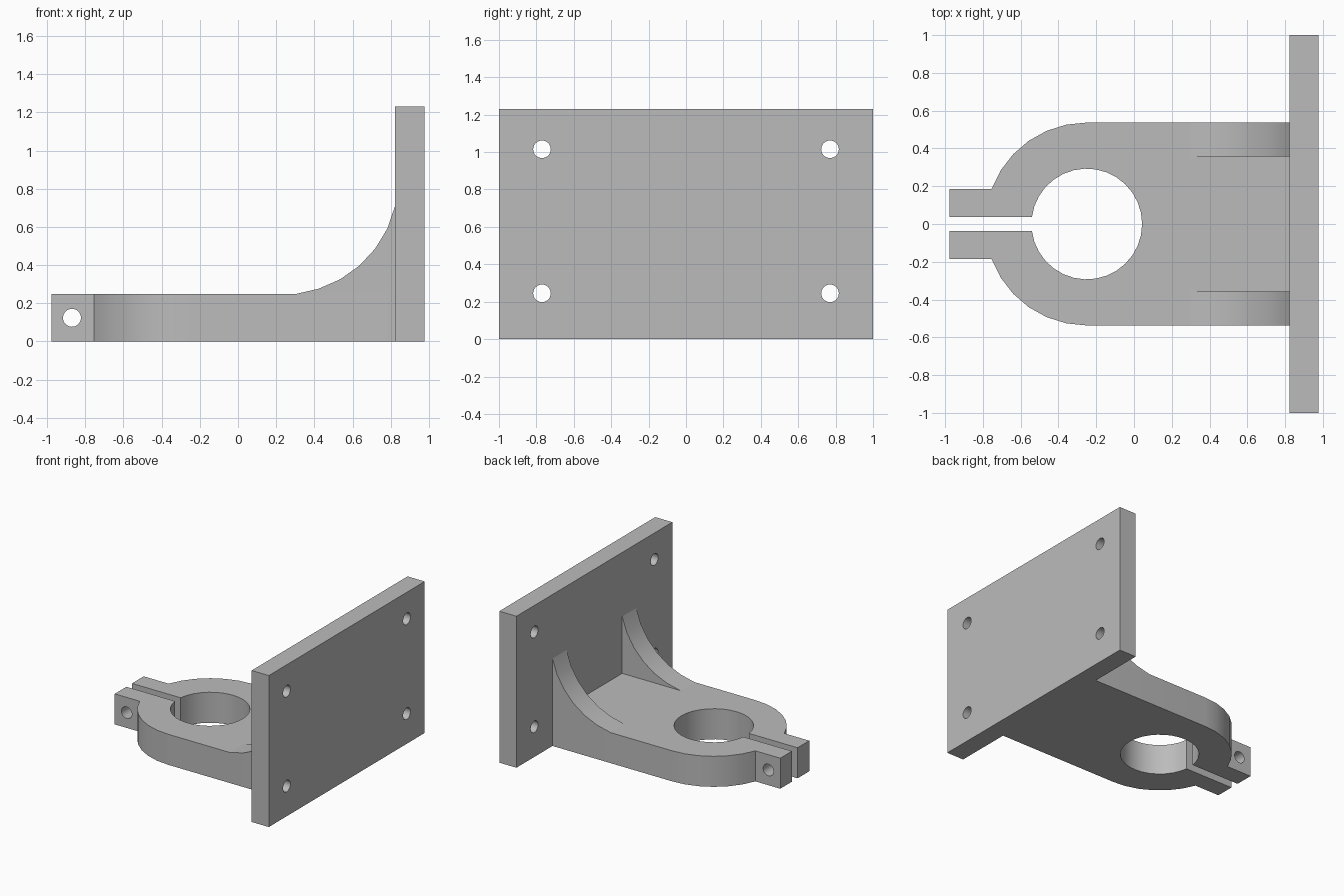
import bpy, bmesh
from math import sin, cos, pi, radians, asin
from mathutils import Vector, Matrix

cube = bpy.data.objects.get("Cube")
if cube:
    bpy.data.objects.remove(cube, do_unlink=True)

grey = bpy.data.materials.new("machined grey")
grey.use_nodes = True
GREY = (0.5, 0.5, 0.5, 1)
grey.diffuse_color = GREY
grey.node_tree.nodes["Principled BSDF"].inputs["Base Color"].default_value = GREY

# Main dimensions
END, WALL = 0.977, 0.823
HEIGHT, THICK = 1.23, 0.248
BORE_X, BORE_R, RING_R = -0.25, 0.293, 0.537
SLOT, LUG = 0.036, 0.186
HOLE_R = 0.047


def prism(name, points, direction):
    """Extrude a closed outline of 3D points into a solid."""
    bm = bmesh.new()
    face = bm.faces.new([bm.verts.new(p) for p in points])
    top = bmesh.ops.extrude_face_region(bm, geom=[face])["geom"]
    moved = [v for v in top if isinstance(v, bmesh.types.BMVert)]
    bmesh.ops.translate(bm, vec=Vector(direction), verts=moved)
    bmesh.ops.recalc_face_normals(bm, faces=bm.faces)
    mesh = bpy.data.meshes.new(name)
    bm.to_mesh(mesh)
    bm.free()
    mesh.materials.append(grey)
    obj = bpy.data.objects.new(name, mesh)
    bpy.context.collection.objects.link(obj)
    return obj


def activate(obj):
    bpy.ops.object.select_all(action="DESELECT")
    obj.select_set(True)
    bpy.context.view_layer.objects.active = obj


def drill(obj, centres, axis, length):
    """Cut round holes along an axis through the part."""
    bm = bmesh.new()
    turn = Vector((0, 0, 1)).rotation_difference(Vector(axis)).to_matrix().to_4x4()
    for c in centres:
        bmesh.ops.create_cone(bm, cap_ends=True, segments=32, radius1=HOLE_R,
                              radius2=HOLE_R, depth=length,
                              matrix=Matrix.Translation(c) @ turn)
    mesh = bpy.data.meshes.new("drill")
    bm.to_mesh(mesh)
    bm.free()
    mesh.materials.append(grey)
    cutter = bpy.data.objects.new("drill", mesh)
    cutter.hide_render = True
    bpy.context.collection.objects.link(cutter)
    mod = obj.modifiers.new("holes", "BOOLEAN")
    mod.operation, mod.solver, mod.object = "DIFFERENCE", "EXACT", cutter
    activate(obj)
    bpy.ops.object.modifier_apply(modifier=mod.name)
    bpy.data.objects.remove(cutter, do_unlink=True)


def arc(cx, cy, r, start, end, steps):
    return [(cx + r * cos(start + (end - start) * i / steps),
             cy + r * sin(start + (end - start) * i / steps)) for i in range(steps + 1)]


# Mounting plate with four bolt holes
plate = prism("mounting_plate",
              [(WALL, -1, 0), (WALL, 1, 0), (WALL, 1, HEIGHT), (WALL, -1, HEIGHT)],
              (END - WALL, 0, 0))
drill(plate, [(0.9, y, z) for y in (-0.77, 0.77) for z in (0.245, 1.015)], (1, 0, 0), 0.5)

# Split clamp arm: one half outline, mirrored about the slot
half = [(WALL, RING_R)]
half += arc(BORE_X, 0, RING_R, pi / 2, pi - asin(LUG / RING_R), 6)
half += [(-END, LUG), (-END, SLOT)]
half += arc(BORE_X, 0, BORE_R, pi - asin(SLOT / BORE_R), 0, 15)
outline = half + [(x, -y) for x, y in reversed(half[:-1])]
arm = prism("clamp_arm", [(x, y, 0) for x, y in outline], (0, 0, THICK))
drill(arm, [(-0.87, 0, THICK / 2)], (0, 1, 0), 0.8)

# Curved gussets joining the arm to the plate
curve = arc(0.24, 0.848, 0.6, radians(-84), radians(-13.6), 6)
curve = [(0.3, THICK)] + curve[1:-1] + [(WALL, 0.71), (WALL, THICK)]
gussets = []
for side, label in ((1, "back"), (-1, "front")):
    gussets.append(prism(label + "_gusset",
                         [(x, side * 0.357, z) for x, z in curve],
                         (0, side * (RING_R - 0.357), 0)))

# Smooth the round walls, keep machined edges sharp
for obj in [plate, arm] + gussets:
    activate(obj)
    bpy.ops.object.shade_smooth_by_angle(angle=radians(25))
